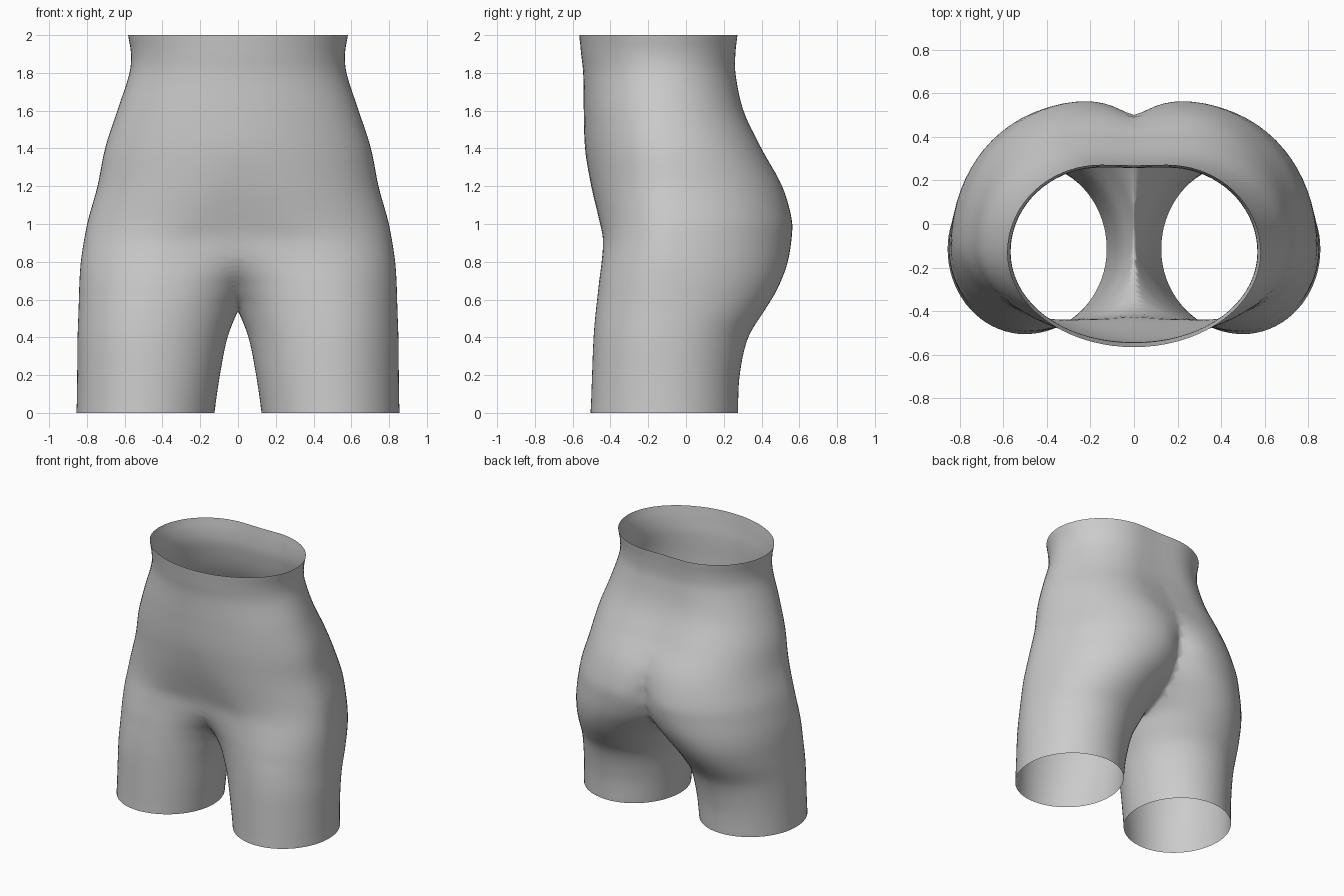
import bpy, bmesh, math

if "Cube" in bpy.data.objects:
    bpy.data.objects.remove(bpy.data.objects["Cube"])

# Half-body sections: z, widest x, widest y, front apex x,y, back apex x,y,
# inner reach of front and back (negative reach is trimmed at the midline)
ROWS = [
    (0.00, .855, -.115, .50, -.505, .48, .275, .125, .125),
    (0.20, .852, -.115, .49, -.498, .48, .285, .095, .095),
    (0.40, .850, -.110, .48, -.490, .46, .330, .055, .055),
    (0.54, .845, -.100, .46, -.478, .43, .415, .000, .000),
    (0.61, .843, -.100, .44, -.470, .40, .460, -.04, -.03),
    (0.70, .840, -.095, .42, -.460, .36, .505, -.14, -.11),
    (0.80, .833, -.090, .38, -.447, .30, .540, -.40, -.20),
    (0.92, .815, -.085, .30, -.440, .24, .560, -.90, -.25),
    (1.02, .795, -.080, .20, -.460, .21, .562, -.90, -.24),
    (1.20, .745, -.090, .08, -.502, .20, .510, -.90, -.45),
    (1.40, .705, -.110, .00, -.535, .22, .400, -.90, -.80),
    (1.60, .640, -.130, .00, -.542, .20, .305, -.90, -1.0),
    (1.80, .575, -.130, .00, -.545, .16, .262, -.90, -1.0),
    (1.90, .567, -.130, .00, -.556, .15, .262, -.90, -1.0),
    (2.00, .582, -.130, .00, -.565, .15, .272, -.90, -1.0),
]
STEPS, QUARTER = 80, 18


def slope(i, k):
    a, b = ROWS[max(i - 1, 0)], ROWS[min(i + 1, len(ROWS) - 1)]
    return (b[k] - a[k]) / (b[0] - a[0])


def section(z):
    """Smoothly interpolated section parameters at height z."""
    i = max(j for j in range(len(ROWS) - 1) if ROWS[j][0] <= z + 1e-9)
    a, b = ROWS[i], ROWS[i + 1]
    h = b[0] - a[0]
    t = (z - a[0]) / h
    return [(2*t**3 - 3*t*t + 1) * a[k] + (t**3 - 2*t*t + t) * h * slope(i, k)
            + (3*t*t - 2*t**3) * b[k] + (t**3 - t*t) * h * slope(i + 1, k)
            for k in range(1, 9)]


def ring(z):
    """Closed ring of four quarter ellipses: outer-back-inner-front."""
    ox, oy, fx, fy, bx, by, fi, bi = section(z)
    pts = []
    for j in range(4 * QUARTER):
        a = j * math.pi / (2 * QUARTER)
        c, s = math.cos(a), math.sin(a)
        apex, y = (bx, by) if s >= 0 else (fx, fy)
        inner = bi if s >= 0 else fi
        side = ox - apex if c >= 0 else apex - inner
        pts.append((apex + side * c, oy + (y - oy) * abs(s), z))
    return pts


# Loft one leg up into its half of the torso, then trim at the midline
bm = bmesh.new()
rings = [[bm.verts.new(p) for p in ring(2 * i / STEPS)] for i in range(STEPS + 1)]
n = 4 * QUARTER
for lo, hi in zip(rings, rings[1:]):
    for j in range(n):
        k = (j + 1) % n
        bm.faces.new((lo[j], lo[k], hi[k], hi[j]))
bmesh.ops.bisect_plane(bm, geom=bm.verts[:] + bm.edges[:] + bm.faces[:], dist=1e-4,
                       plane_co=(0, 0, 0), plane_no=(1, 0, 0), clear_inner=True)
for f in bm.faces:
    f.smooth = True
mesh = bpy.data.meshes.new("hips_and_thighs")
bm.to_mesh(mesh)
bm.free()

# Mirror into the full open-ended form
body = bpy.data.objects.new("hips_and_thighs", mesh)
bpy.context.collection.objects.link(body)
mirror = body.modifiers.new("mirror", 'MIRROR')
mirror.merge_threshold = 0.002

# Soften the midline blend, leaving the open rims in place
group = body.vertex_groups.new(name="blend")
group.add([v.index for v in mesh.vertices if 0.03 < v.co.z < 1.97], 1.0, 'REPLACE')
soften = body.modifiers.new("soften", 'SMOOTH')
soften.factor, soften.iterations = 0.5, 4
soften.vertex_group = "blend"
